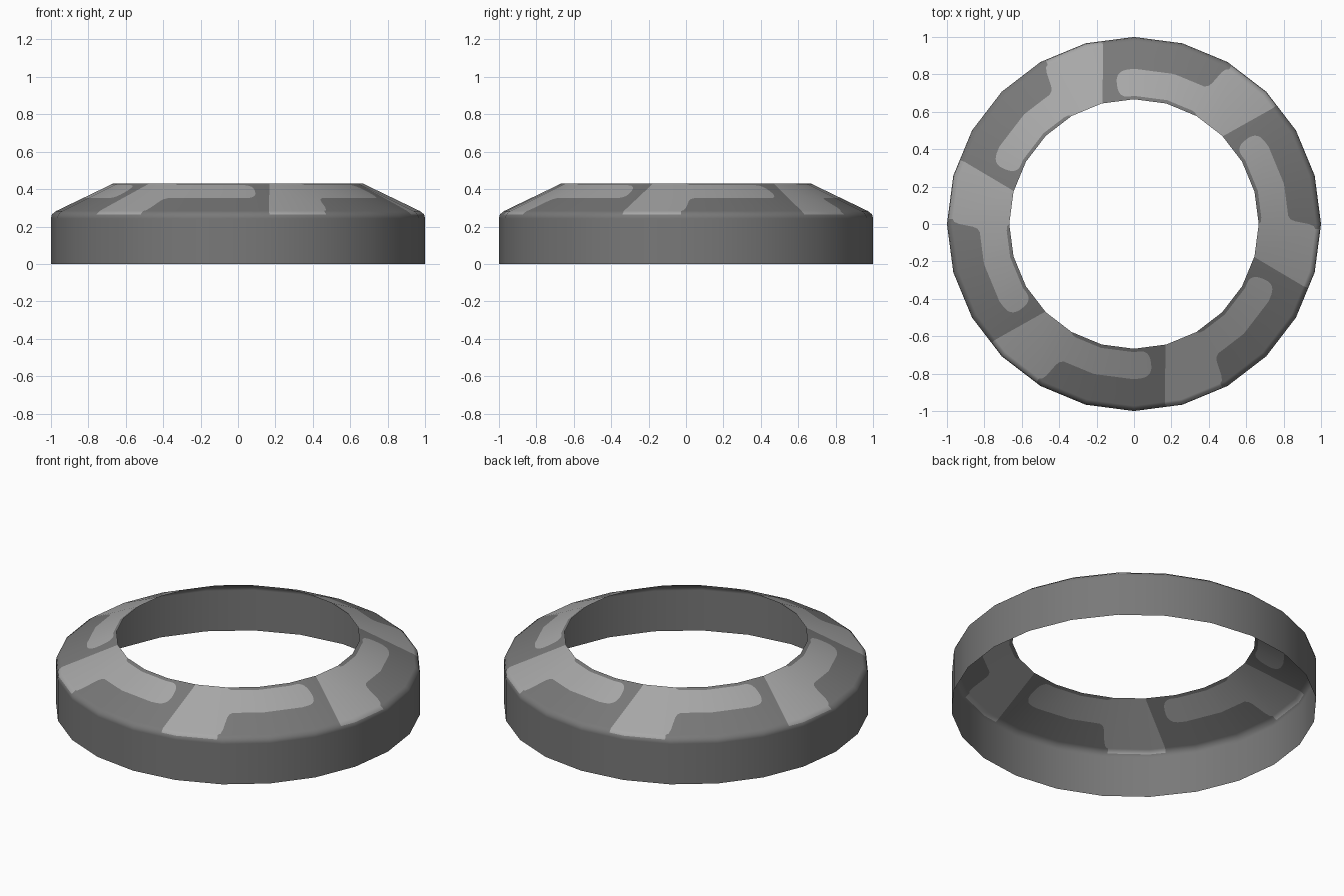
import bpy, bmesh, math
from mathutils import Vector

if "Cube" in bpy.data.objects:
    bpy.data.objects.remove(bpy.data.objects["Cube"])

SIDES = 24
STEP = 360 / SIDES
R_IN, R_CONE, Z_TOP, Z_CONE = 0.667, 0.972, 0.43, 0.283


def material(name, v):
    m = bpy.data.materials.new(name)
    m.diffuse_color = (v, v, v, 1)
    m.use_nodes = True
    m.node_tree.nodes["Principled BSDF"].inputs["Base Color"].default_value = m.diffuse_color
    return m


def ring_point(theta, r, z):
    """Point on the flat-sided ring at an angle in degrees."""
    half = STEP / 2
    rr = r * math.cos(math.radians(half)) / math.cos(math.radians(theta % STEP - half))
    a = math.radians(theta)
    return Vector((rr * math.cos(a), rr * math.sin(a), z))


# Columns of one 60 degree sector:
# (angle at inner rim, angle at outer rim, patch start, patch end, kind)
# kind: 2 = patch down to the rounded edge, 1 = patch on the slope, 0 = plain
cols = [(14.65, 9.85, 0, 1, 2), (15, 15, 0, 1, 2), (28.4, 28.4, 0, 1, 1),
        (29.3, 29.3, 0, 0.97, 1), (30, 30, 0.0, 0.88, 1),
        (31, 31, 0.04, 0.64, 1), (31.7, 31.7, 0.05, 0.57, 1),
        (33, 33, 0.06, 0.535, 1), (45, 45, 0.06, 0.535, 1),
        (60, 60, 0.06, 0.535, 1)]
# Rounded end of the patch arm
N = 8
for k in range(N + 1):
    t = math.sin(k / N * math.pi / 2)
    w = 0.2375 * max(0.0, 1 - t ** 2.6) ** (1 / 2.6)
    th = 62 + 5 * t
    cols.append((th, th, 0.2975 - w, 0.2975 + w, 1 if k < N else 0))

# Edge rows below the slope: radius, height, normal (out, up)
edge_rows = [(0.995, 0.265, (0.85, 0.5)), (1.0, 0.243, (1, 0)), (1.0, 0.0, (1, 0))]
slope_n = Vector((Z_TOP - Z_CONE, R_CONE - R_IN)).normalized()

bm = bmesh.new()
cache, normals = {}, []


def vert(theta, r, z, n):
    p = ring_point(theta, r, z)
    key = tuple(round(c, 5) + 0.0 for c in p)
    if key not in cache:
        cache[key] = bm.verts.new(p)
        a = math.radians(theta)
        normals.append(Vector((n[0] * math.cos(a), n[0] * math.sin(a), n[1])).normalized())
    return cache[key]


def column(c, base):
    a0, a1, b1, b2, _ = c
    out = []
    for s in (0, b1, b2, 1):
        r = R_IN + (R_CONE - R_IN) * s
        z = Z_TOP + (Z_CONE - Z_TOP) * s
        out.append(vert(base + a0 + (a1 - a0) * s, r, z, slope_n))
    for r, z, n in edge_rows:
        out.append(vert(base + a1, r, z, n))
    return out


# Ring shell: sloped top, rounded edge and outer wall
all_cols = []
for k in range(6):
    for c in cols:
        all_cols.append((column(c, 270 + 60 * k), c[4]))
for j, (left, kind) in enumerate(all_cols):
    right = all_cols[(j + 1) % len(all_cols)][0]
    for i in range(6):
        vs = []
        for v in (left[i], left[i + 1], right[i + 1], right[i]):
            if v not in vs:
                vs.append(v)
        if len(vs) < 3:
            continue
        f = bm.faces.new(vs)
        f.smooth = True
        f.material_index = int((i == 1 and kind > 0) or (i == 3 and kind == 2))

mesh = bpy.data.meshes.new("ring_shell")
bm.to_mesh(mesh)
bm.free()
mesh.materials.append(material("dark_grey", 0.19))
mesh.materials.append(material("light_grey", 0.39))
mesh.normals_split_custom_set_from_vertices(normals)
obj = bpy.data.objects.new("ring_shell", mesh)
bpy.context.collection.objects.link(obj)
